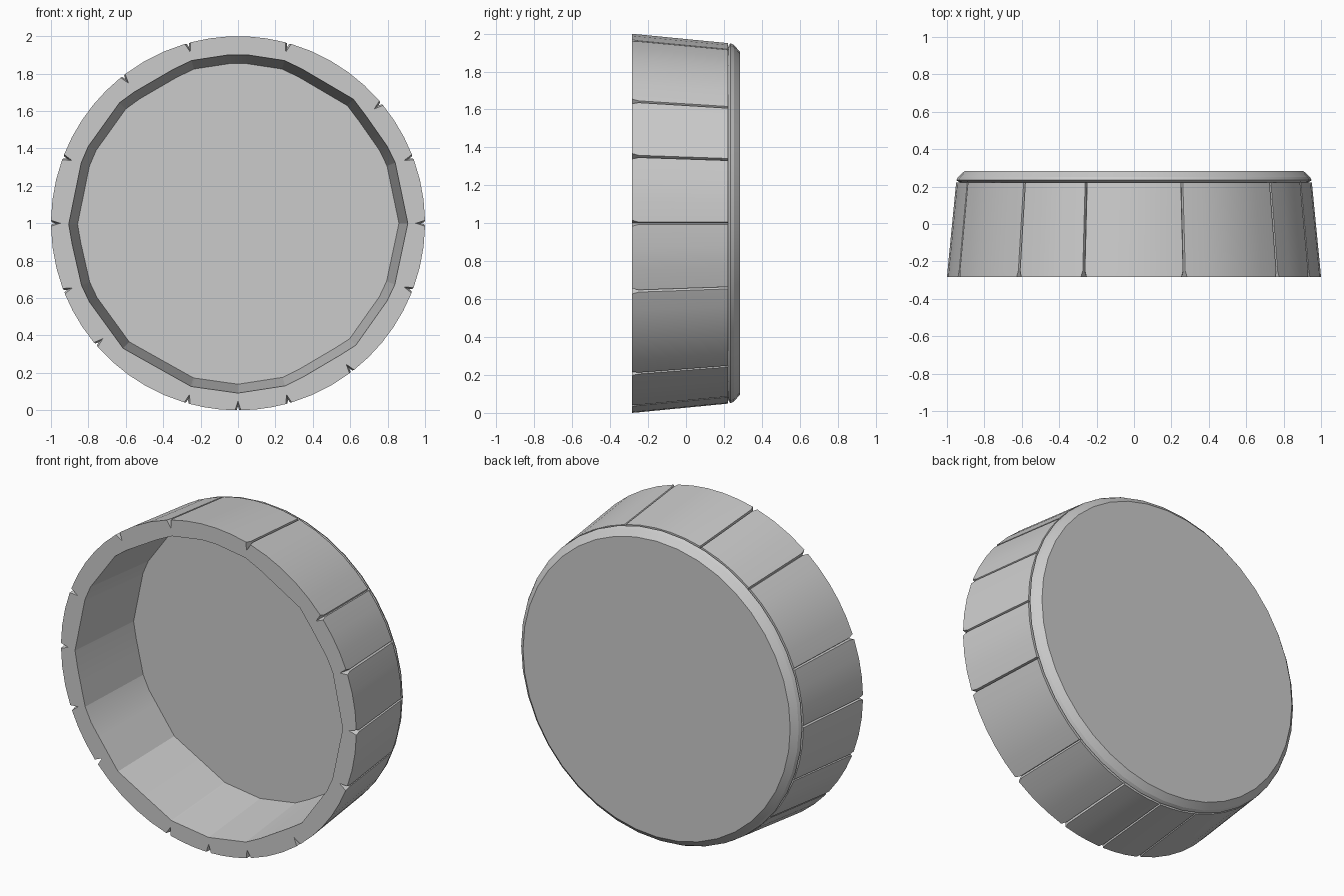
import bpy, bmesh, math

if "Cube" in bpy.data.objects:
    bpy.data.objects.remove(bpy.data.objects["Cube"])

FRONT, BACK = -0.284, 0.284
# Clockwise angles from the top, in degrees
SEAMS = [-164.2, -130.5, -111.3, -90, -69.3, -38, -15.6, 15.6, 50, 69.3, 90, 111, 142.5, 164.2, 180]
CORNERS = [-180, -164, -137.5, -114.5, -91.2, -65.8, -43, -17.4, 0,
           17.4, 43.5, 66.5, 90, 114, 136.5, 162.5, 180]


def point(angle, radius, y):
    a = math.radians(angle)
    return (radius * math.sin(a), y, 1 + radius * math.cos(a))


def inner_radius(angle, radius):
    """Radius of the irregular 16-sided inner wall at an angle."""
    a = (angle + 180) % 360 - 180
    for lo, hi in zip(CORNERS, CORNERS[1:]):
        if lo <= a <= hi:
            mid, half = (lo + hi) / 2, math.radians(hi - lo) / 2
            return radius * math.cos(half) / math.cos(math.radians(a - mid))


def outer_ring(radius, y, width, depth):
    """Outer outline with a V groove at each seam between staves."""
    pts = []
    for i, s in enumerate(SEAMS):
        e = SEAMS[(i + 1) % len(SEAMS)]
        if e < s:
            e += 360
        pts.append((s, radius - depth, y))
        n = max(3, round((e - s) / 6.5))
        a, b = s + width, e - width
        pts += [(a + (b - a) * k / n, radius, y) for k in range(n + 1)]
    return pts


def inner_ring(radius, y):
    return [(a, inner_radius(a, radius), y) for a, _, _ in outer_ring(1, 0, 0.35, 0)]


def loft(name, rings, closed=False):
    bm = bmesh.new()
    loops = [[bm.verts.new(point(*p)) for p in ring] for ring in rings]
    pairs = list(zip(loops, loops[1:]))
    if closed:
        pairs.append((loops[-1], loops[0]))
    else:
        bm.faces.new(loops[0])
        bm.faces.new(loops[-1])
    for r, q in pairs:
        for i in range(len(r)):
            j = (i + 1) % len(r)
            bm.faces.new((r[i], r[j], q[j], q[i]))
    bmesh.ops.recalc_face_normals(bm, faces=bm.faces)
    me = bpy.data.meshes.new(name)
    bm.to_mesh(me)
    bm.free()
    ob = bpy.data.objects.new(name, me)
    bpy.context.collection.objects.link(ob)
    bpy.context.view_layer.objects.active = ob
    ob.select_set(True)
    bpy.ops.object.shade_smooth_by_angle(angle=math.radians(12))
    ob.select_set(False)


# Ring of tapered staves, seams notched wider at the open front rim
loft("staves", [
    inner_ring(0.86, 0.22),
    inner_ring(0.908, FRONT),
    outer_ring(1.0, FRONT, 0.9, 0.05),
    outer_ring(0.997, -0.25, 0.35, 0.018),
    outer_ring(0.951, 0.222, 0.35, 0.014),
], closed=True)

# Round base board with a chamfered back edge
N = 40
loft("base", [[(360 * k / N, r, y) for k in range(N)] for r, y in
              [(0.90, 0.215), (0.935, 0.224), (0.95, 0.234), (0.94, 0.252), (0.905, BACK)]])
